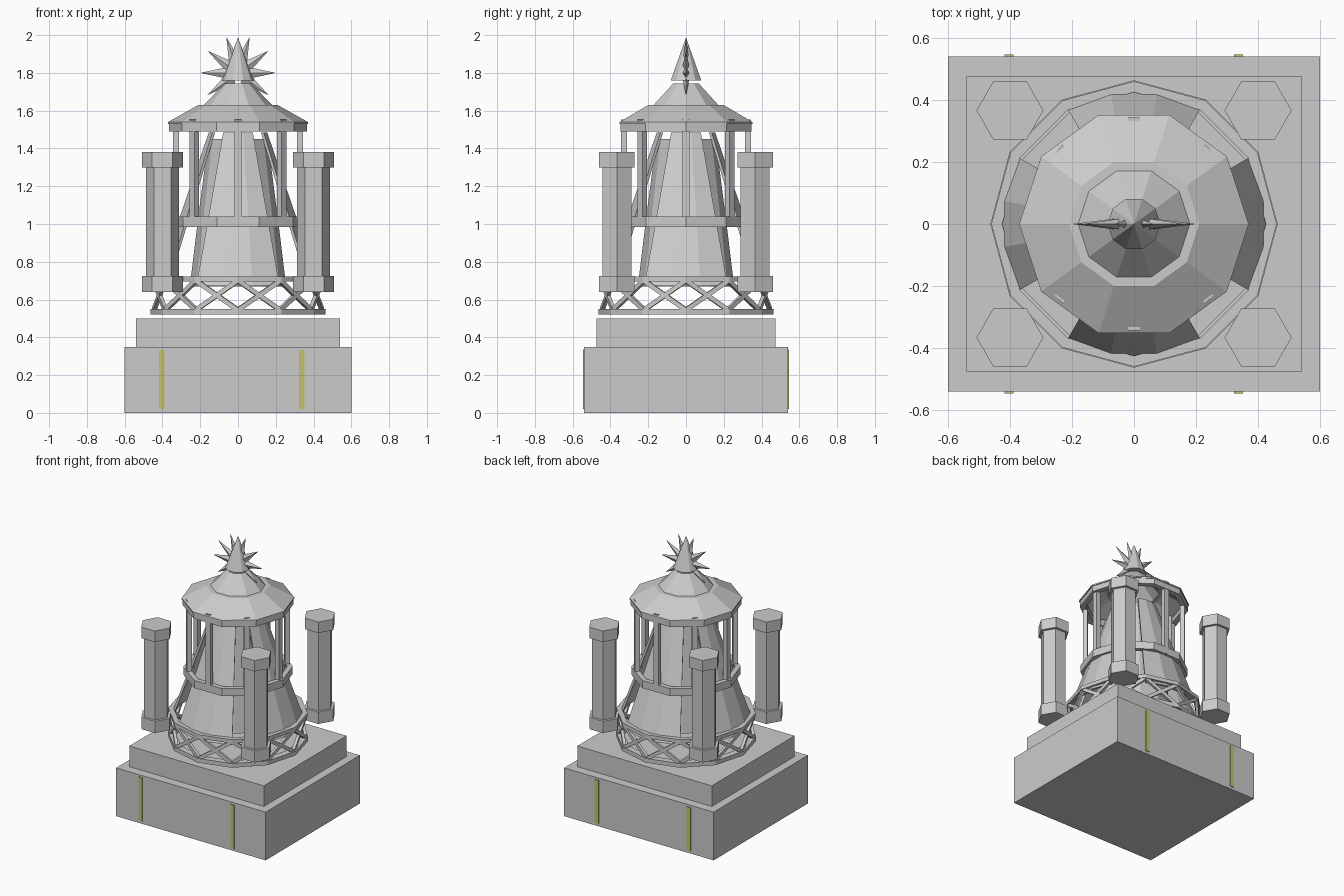
import bpy, bmesh
from math import sin, cos, pi, radians
from mathutils import Vector

if "Cube" in bpy.data.objects:
    bpy.data.objects.remove(bpy.data.objects["Cube"])


def make(name, verts, faces, mat=None):
    me = bpy.data.meshes.new(name)
    me.from_pydata(verts, [], faces)
    bm = bmesh.new()
    bm.from_mesh(me)
    bmesh.ops.recalc_face_normals(bm, faces=bm.faces)
    bm.to_mesh(me)
    bm.free()
    ob = bpy.data.objects.new(name, me)
    bpy.context.collection.objects.link(ob)
    if mat:
        me.materials.append(mat)
    return ob


def box(name, x0, x1, y0, y1, z0, z1, mat=None):
    v = [(x, y, z) for x in (x0, x1) for y in (y0, y1) for z in (z0, z1)]
    f = [(0, 1, 3, 2), (4, 6, 7, 5), (0, 4, 5, 1), (2, 3, 7, 6), (0, 2, 6, 4), (1, 5, 7, 3)]
    return make(name, v, f, mat)


def lathe(name, profile, sides, centre=(0, 0), closed=False, start=0.0, arc=None):
    """Revolve (r, z) points; closed profiles make rings, open ones get end caps.
    With arc set, revolve a closed profile through part of a turn only."""
    n = len(profile)
    steps = sides + 1 if arc else sides
    turn = arc or 2 * pi
    v = []
    for i in range(steps):
        a = start + turn * i / sides
        v += [(centre[0] + r * cos(a), centre[1] + r * sin(a), z) for r, z in profile]
    f = []
    for i in range(sides):
        p, q = i * n, ((i + 1) % steps) * n
        for j in range(n if closed else n - 1):
            k = (j + 1) % n
            f.append((p + j, q + j, q + k, p + k))
    if arc:
        f += [tuple(range(n)), tuple(range(sides * n, sides * n + n))]
    elif not closed:
        f += [tuple(i * n for i in range(sides)), tuple(i * n + n - 1 for i in range(sides))]
    return make(name, v, f)


def ring(name, r0, r1, z0, z1, sides):
    return lathe(name, [(r0, z0), (r1, z0), (r1, z1), (r0, z1)], sides, closed=True)


def taper(name, a, b, wa, wb, side):
    """Four-sided bar from a to b; w = (half-size along side, half-size across)."""
    a, b, s = Vector(a), Vector(b), Vector(side).normalized()
    t = (b - a).normalized().cross(s)
    v = []
    for p, (w, d) in ((a, wa), (b, wb)):
        v += [p + s * w * i + t * d * j for i, j in ((1, 1), (-1, 1), (-1, -1), (1, -1))]
    f = [(0, 1, 2, 3), (4, 5, 6, 7)] + [(i, (i + 1) % 4, (i + 1) % 4 + 4, i + 4) for i in range(4)]
    return make(name, v, f)


yellow = bpy.data.materials.new("yellow")
yellow.diffuse_color = (0.55, 0.55, 0.15, 1)
yellow.use_nodes = True
yellow.node_tree.nodes["Principled BSDF"].inputs["Base Color"].default_value = yellow.diffuse_color

# stepped plinth with vertical strips front and back
box("plinth_lower", -0.6, 0.6, -0.54, 0.54, 0, 0.35)
box("plinth_upper", -0.54, 0.54, -0.475, 0.475, 0.35, 0.5)
for x in (-0.403, 0.337):
    for s in (-1, 1):
        y0, y1 = sorted((s * 0.535, s * 0.546))
        box("plinth_strip", x - 0.015, x + 0.015, y0, y1, 0.02, 0.335, yellow)

# hexagonal corner columns with base and cap
for x in (-0.4, 0.4):
    for y in (-0.366, 0.366):
        lathe("corner_column", [(0.108, 0.64), (0.108, 0.725), (0.088, 0.725),
                                (0.088, 1.30), (0.108, 1.30), (0.108, 1.38)], 6, (x, y))

# lattice collar
ring("collar_bottom_ring", 0.415, 0.463, 0.52, 0.55, 12)
ring("collar_top_ring", 0.425, 0.46, 0.695, 0.722, 12)
for i in range(12):
    a, b = 2 * pi * i / 12, 2 * pi * (i + 1) / 12
    m = (a + b) / 2
    out = (cos(m), sin(m), 0)
    for p, q in ((a, b), (b, a)):
        taper("collar_brace", (0.445 * cos(p), 0.445 * sin(p), 0.545),
              (0.445 * cos(q), 0.445 * sin(q), 0.7), (0.01, 0.012), (0.01, 0.012), out)

# inner core and four flared outer panels
lathe("core", [(0.255, 0.67), (0.215, 1.0), (0.157, 1.45)], 12)
for i in range(4):
    lathe("flared_panel", [(0.44, 0.675), (0.312, 1.04), (0.157, 1.485),
                           (0.14, 1.485), (0.295, 1.04), (0.423, 0.675)], 3,
          closed=True, start=radians(60 + 90 * i), arc=radians(60))

# cage of posts between two ten-sided rings
ring("cage_lower_ring", 0.325, 0.36, 0.985, 1.04, 10)
ring("cage_upper_ring", 0.325, 0.365, 1.49, 1.53, 10)
for i in range(8):
    a = pi * i / 4
    d = (cos(a), sin(a), 0)
    p = Vector(d) * 0.328
    taper("cage_post", p + Vector((0, 0, 0.99)), p + Vector((0, 0, 1.552)),
          (0.016, 0.019), (0.016, 0.019), d)

# ten-sided stepped roof shell
lathe("roof", [(0.37, 1.53), (0.37, 1.54), (0.21, 1.63), (0.18, 1.63), (0.07, 1.745),
               (0.001, 1.745), (0.001, 1.73), (0.06, 1.73), (0.17, 1.615), (0.2, 1.615),
               (0.35, 1.53)], 10, closed=True)

# spire and star of flat spikes
lathe("spire", [(0.085, 1.76), (0.001, 1.985)], 10)
for k in (-1, 0, 1, 2, 3, 4, 5, 6):
    a = radians(36 * k)
    c = Vector((0, 0, 1.8))
    d = Vector((cos(a), 0, sin(a)))
    s = Vector((-sin(a), 1.0 * cos(a) * 0, cos(a)))
    spike = lathe("star_spike", [(1, 0), (0.001, 1)], 4)
    for v in spike.data.vertices:
        x, y, z = v.co
        v.co = c + d * (0.04 + 0.16 * z) + s * (0.034 * x) + Vector((0, 0.02 * y, 0))
